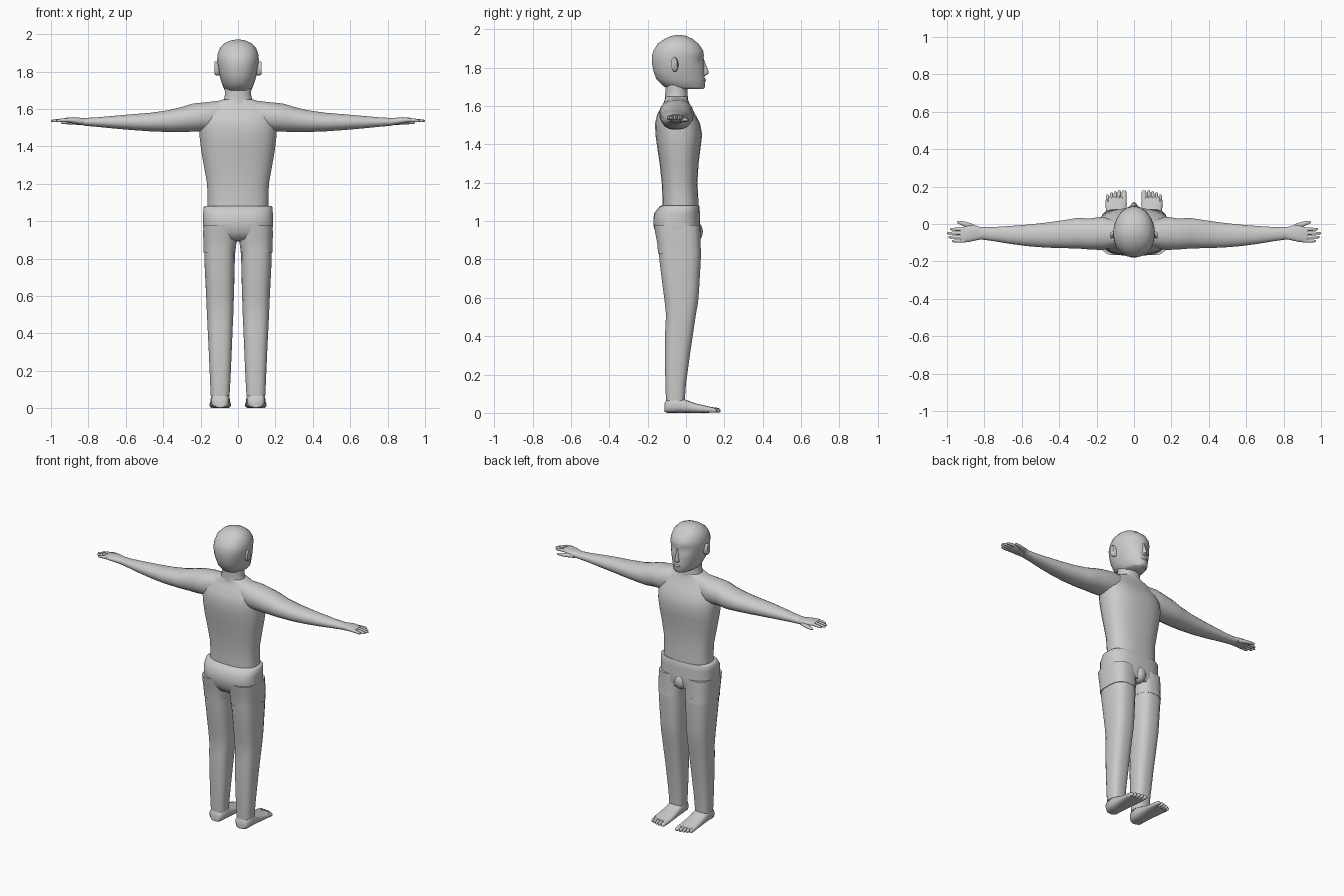
import bpy, bmesh, math
from mathutils import Vector

skin = bpy.data.materials.new("plain grey")
skin.diffuse_color = (0.6, 0.6, 0.6, 1)


def loft(name, axis, rings, n=20, power=2.0, mirror=False, shape=None, angle=50):
    """Skin rings (t, a0, a1, b0, b1): position on the axis and extents across it."""
    bm = bmesh.new()
    loops = []
    for t, a0, a1, b0, b1 in rings:
        loop = []
        for i in range(n):
            u = 2 * math.pi * (i + 0.5) / n
            c, s = math.cos(u), math.sin(u)
            a = (a0 + a1) / 2 + (a1 - a0) / 2 * math.copysign(abs(c) ** (2 / power), c)
            b = (b0 + b1) / 2 + (b1 - b0) / 2 * math.copysign(abs(s) ** (2 / power), s)
            p = {"x": (t, a, b), "y": (a, t, b), "z": (a, b, t)}[axis]
            loop.append(bm.verts.new(p))
        loops.append(loop)
    for l0, l1 in zip(loops, loops[1:]):
        for i in range(n):
            j = (i + 1) % n
            bm.faces.new((l0[i], l0[j], l1[j], l1[i]))
    bm.faces.new(loops[0])
    bm.faces.new(loops[-1])
    if shape:
        for v in bm.verts:
            shape(v.co)
    return finish(name, bm, mirror, angle)


def finish(name, bm, mirror, angle=50):
    bmesh.ops.recalc_face_normals(bm, faces=bm.faces)
    me = bpy.data.meshes.new(name)
    bm.to_mesh(me)
    bm.free()
    me.materials.append(skin)
    me.shade_smooth()
    me.set_sharp_from_angle(angle=math.radians(angle))
    ob = bpy.data.objects.new(name, me)
    bpy.context.collection.objects.link(ob)
    if mirror:
        ob.modifiers.new("mirror", 'MIRROR').use_mirror_merge = False
    return ob


def ball(name, centre, size, mirror=False):
    bm = bmesh.new()
    bmesh.ops.create_uvsphere(bm, u_segments=16, v_segments=10, radius=1)
    for v in bm.verts:
        v.co = Vector(centre) + Vector([v.co[k] * size[k] for k in range(3)])
    return finish(name, bm, mirror)


def sym(z, w, y0, y1):
    return (z, -w, w, y0, y1)


# torso
loft("torso", "z", [
    sym(1.06, .163, -.125, .066), sym(1.11, .163, -.123, .065), sym(1.20, .166, -.127, .060),
    sym(1.30, .184, -.138, .066), sym(1.38, .198, -.150, .076), sym(1.45, .206, -.160, .085),
    sym(1.51, .208, -.162, .074), sym(1.56, .205, -.150, .047), sym(1.605, .18, -.122, .022),
    sym(1.635, .13, -.110, .010), sym(1.65, .085, -.108, .008)], n=28, power=2.5)

# neck
loft("neck", "z", [
    sym(1.60, .09, -.115, .012), sym(1.65, .076, -.11, .010), sym(1.68, .070, -.108, .008),
    sym(1.74, .075, -.11, .010)], power=2.2)


def face_shape(co):
    # narrow the face and jaw, press in the eye sockets
    if co.y > -.04:
        k = (co.y + .04) / .13
        co.x *= 1 - k * (.12 + .9 * max(0, 1.80 - co.z))
    if co.y > .02 and abs(co.z - 1.842) < .012 and .02 < abs(co.x) < .07:
        co.y -= .010


# head
loft("head", "z", [
    sym(1.688, .058, -.06, .090), sym(1.700, .074, -.115, .101), sym(1.74, .088, -.155, .099),
    sym(1.78, .100, -.170, .096), sym(1.82, .107, -.178, .094), sym(1.842, .110, -.179, .092),
    sym(1.865, .112, -.178, .094), sym(1.89, .110, -.170, .090), sym(1.925, .098, -.148, .066),
    sym(1.952, .072, -.110, .032), sym(1.966, .040, -.075, .000), sym(1.971, .012, -.05, -.025)],
    n=28, power=2.2, shape=face_shape)

# nose, lips and ears
loft("nose", "z", [
    sym(1.757, .017, .07, .098), sym(1.768, .018, .07, .117), sym(1.785, .013, .07, .116),
    sym(1.82, .009, .07, .102), sym(1.85, .008, .07, .092)], n=10)
ball("lips", (0, .093, 1.735), (.024, .011, .008))
loft("ear", "x", [
    (.090, -.068, -.040, 1.782, 1.845), (.116, -.076, -.040, 1.778, 1.855),
    (.125, -.078, -.046, 1.785, 1.855)], n=14, mirror=True)

# shoulder and arm in one run from the collar to the wrist
loft("arm", "x", [
    (.03, -.115, .015, 1.50, 1.648), (.10, -.125, .020, 1.49, 1.645),
    (.17, -.140, .040, 1.482, 1.637), (.24, -.137, .030, 1.478, 1.630),
    (.30, -.132, .034, 1.476, 1.612), (.37, -.130, .022, 1.476, 1.594),
    (.47, -.127, .008, 1.480, 1.580), (.57, -.119, -.003, 1.487, 1.572),
    (.66, -.107, -.010, 1.495, 1.564), (.75, -.092, -.016, 1.504, 1.556),
    (.83, -.081, -.016, 1.511, 1.551)], power=2.15, mirror=True)

# palm, fingers and thumb
loft("palm", "x", [
    (.81, -.080, -.018, 1.512, 1.550), (.845, -.088, -.010, 1.516, 1.553),
    (.88, -.096, -.008, 1.522, 1.556), (.92, -.100, -.018, 1.529, 1.553),
    (.93, -.096, -.022, 1.532, 1.550)], power=2.5, mirror=True)
for i, tip in enumerate((.972, .993, 1.0, .985)):
    y = -.091 + i * .021
    loft(f"finger_{i + 1}", "x", [
        (.905, y - .009, y + .009, 1.531, 1.552), (.95, y - .009, y + .009, 1.530, 1.548),
        (tip - .008, y - .007, y + .007, 1.529, 1.543), (tip, y - .003, y + .003, 1.533, 1.539)],
        n=10, mirror=True)
loft("thumb", "x", [
    (.84, -.045, -.010, 1.515, 1.540), (.875, -.030, .006, 1.516, 1.541),
    (.91, -.012, .015, 1.518, 1.538), (.938, .000, .017, 1.520, 1.535),
    (.947, .006, .014, 1.524, 1.531)], n=10, mirror=True)


def seat_shape(co):
    # crease between the buttocks
    if co.y < -.10 and abs(co.x) < .03 and co.z < 1.04:
        co.y += .018


# hips, with a short thigh cuff on either side
loft("hips", "z", [
    sym(1.082, .176, -.128, .068), sym(1.075, .185, -.140, .071), sym(1.04, .187, -.168, .073),
    sym(.98, .187, -.171, .075), sym(.94, .186, -.160, .076), sym(.905, .180, -.140, .066),
    sym(.895, .150, -.10, .03)], n=28, power=2.7, shape=seat_shape)
loft("thigh_cuff", "z", [
    (.98, .010, .186, -.168, .074), (.93, .004, .187, -.160, .076),
    (.88, .008, .186, -.150, .076), (.832, .014, .185, -.147, .080)],
    power=2.8, mirror=True)
ball("crotch", (0, .045, .945), (.045, .043, .055))

# legs
loft("leg", "z", [
    (.86, .016, .180, -.143, .078), (.80, .016, .181, -.140, .078),
    (.64, .020, .173, -.120, .069), (.58, .022, .170, -.112, .064),
    (.51, .024, .167, -.105, .052), (.43, .028, .163, -.109, .040),
    (.33, .032, .158, -.111, .025), (.15, .040, .150, -.108, .000),
    (.065, .045, .146, -.105, -.006)], power=2.8, mirror=True)

# feet and toes
loft("foot", "y", [
    (-.112, .065, .125, .005, .050), (-.098, .050, .142, 0, .075), (-.04, .044, .146, 0, .085),
    (.005, .043, .147, 0, .066), (.06, .040, .150, 0, .047), (.11, .038, .153, 0, .036),
    (.145, .042, .150, .002, .027)], power=2.8, mirror=True)
for i, tip in enumerate((.180, .180, .175, .168, .158)):
    w = .014 if i == 0 else .0095
    x = (.053, .0785, .0995, .1205, .1405)[i]
    loft(f"toe_{i + 1}", "y", [
        (.12, x - w, x + w, .001, .032), (tip - .012, x - w, x + w, .001, .026),
        (tip - .003, x - w * .75, x + w * .75, .003, .021), (tip, x - w * .4, x + w * .4, .007, .016)],
        n=10, mirror=True)
